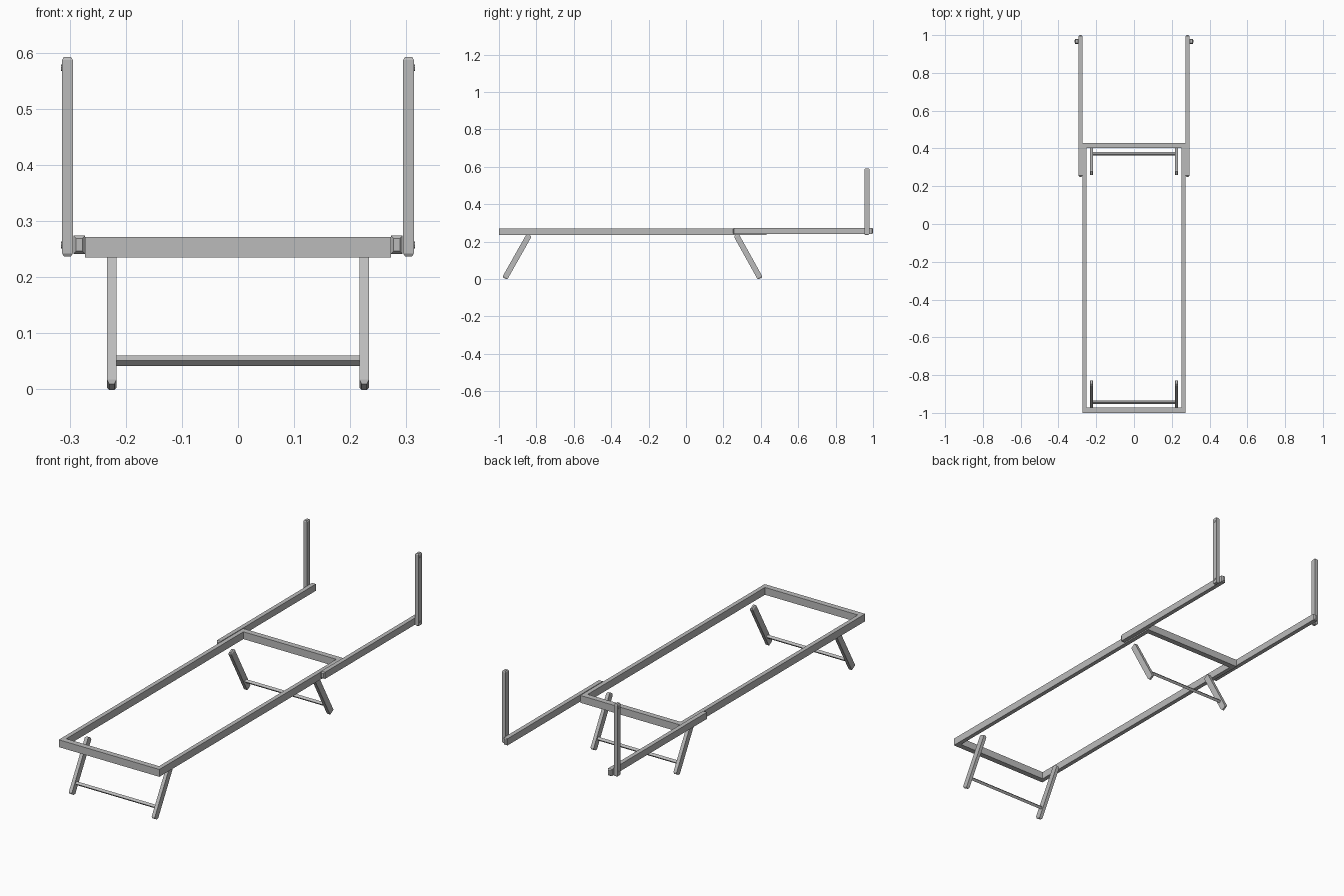
import bpy, bmesh, math
from mathutils import Vector, Matrix

if "Cube" in bpy.data.objects:
    bpy.data.objects.remove(bpy.data.objects["Cube"])

metal = bpy.data.materials.new("grey metal")
metal.diffuse_color = (0.5, 0.5, 0.5, 1)
metal.use_nodes = True
metal.node_tree.nodes["Principled BSDF"].inputs["Base Color"].default_value = metal.diffuse_color


def finish(name, bm):
    bmesh.ops.recalc_face_normals(bm, faces=bm.faces)
    me = bpy.data.meshes.new(name)
    bm.to_mesh(me)
    bm.free()
    me.materials.append(metal)
    ob = bpy.data.objects.new(name, me)
    bpy.context.collection.objects.link(ob)
    return ob


def bar(name, a, b, wx, wd, cap=0.0, inset=0.005):
    """Bar from a to b in a y-z plane: wx wide in x, wd deep, tapered end caps."""
    a, b = Vector(a), Vector(b)
    d = (b - a).normalized()
    side = Vector((1, 0, 0))
    deep = d.cross(side)
    stations = [(a, inset), (a + d * cap, 0), (b - d * cap, 0), (b, inset)]
    if cap == 0:
        stations = [(a, 0), (b, 0)]
    bm = bmesh.new()
    rings = []
    for p, i in stations:
        u, v = side * (wx / 2 - i), deep * (wd / 2 - i)
        rings.append([bm.verts.new(p + u * s + v * t)
                      for s, t in ((-1, -1), (1, -1), (1, 1), (-1, 1))])
    for r, q in zip(rings, rings[1:]):
        for k in range(4):
            n = (k + 1) % 4
            bm.faces.new((r[k], r[n], q[n], q[k]))
    bm.faces.new(rings[0])
    bm.faces.new(rings[-1])
    return finish(name, bm)


def rod(name, centre, length, radius, sides, turn=0.0):
    """Rod lying along x."""
    bm = bmesh.new()
    m = (Matrix.Translation(centre) @ Matrix.Rotation(turn, 4, 'X')
         @ Matrix.Rotation(math.pi / 2, 4, 'Y'))
    bmesh.ops.create_cone(bm, cap_ends=True, segments=sides, radius1=radius,
                          radius2=radius, depth=length, matrix=m)
    return finish(name, bm)


# Rectangular bed frame with a hollow centre
bm = bmesh.new()
loops = []
for x, y0, y1 in ((0.273, -1.0, 0.43), (0.252, -0.972, 0.402)):
    for z in (0.235, 0.271):
        loops.append([bm.verts.new(p) for p in
                      ((-x, y0, z), (x, y0, z), (x, y1, z), (-x, y1, z))])
ob, ot, ib, it = loops
for p, q in ((ob, ot), (ot, it), (it, ib), (ib, ob)):
    for k in range(4):
        n = (k + 1) % 4
        bm.faces.new((p[k], p[n], q[n], q[k]))
finish("bed_frame", bm)

# Rear arms, uprights and their bolts
for s, tag in ((-1, "left"), (1, "right")):
    bar("arm_" + tag, (s * 0.283, 0.25, 0.2575), (s * 0.283, 1.0, 0.2575),
        0.021, 0.033, 0.006)
    bar("upright_" + tag, (s * 0.304, 0.967, 0.237), (s * 0.304, 0.967, 0.592),
        0.019, 0.026, 0.005, 0.003)
    for z in (0.257, 0.573):
        rod("bolt_" + tag, (s * 0.306, 0.967, z), 0.019, 0.006, 8)

# Splayed leg pairs with a crossbar
for tag, top, foot in (("front", -0.838, -0.969), ("back", 0.268, 0.397)):
    for s in (-1, 1):
        bar("leg_" + tag, (s * 0.225, foot, 0.004), (s * 0.225, top, 0.236),
            0.017, 0.030, 0.007, 0.004)
    t = (0.051 - 0.004) / 0.232
    rod("crossbar_" + tag, (0, foot + (top - foot) * t, 0.051),
        0.436, 0.0092, 4, 0.0)
